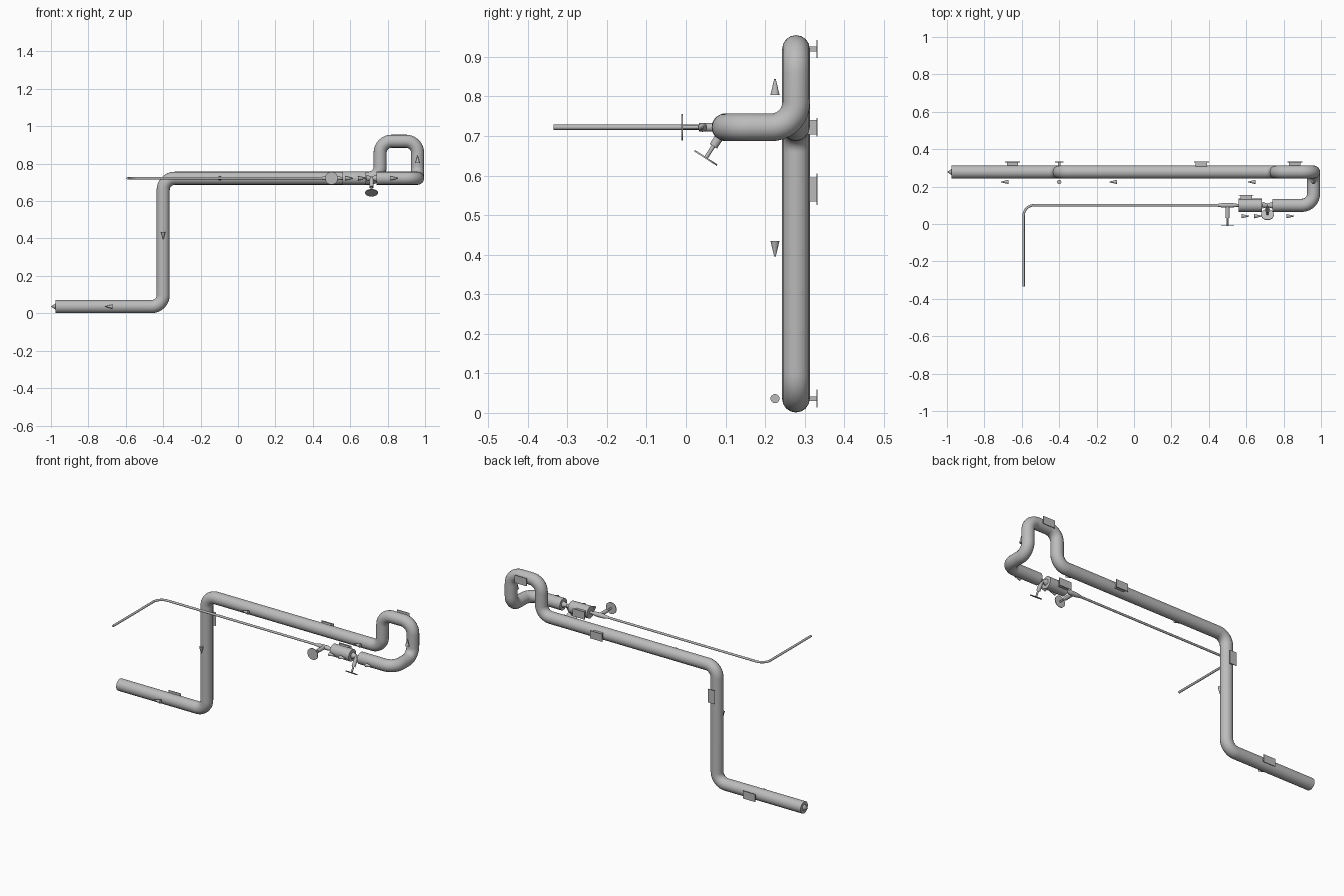
import bpy, math
from mathutils import Vector

if "Cube" in bpy.data.objects:
    bpy.data.objects.remove(bpy.data.objects["Cube"])

grey = bpy.data.materials.new("plain grey")
grey.diffuse_color = (0.5, 0.5, 0.5, 1)
grey.use_nodes = True
grey.node_tree.nodes["Principled BSDF"].inputs["Base Color"].default_value = grey.diffuse_color


def finish(o, name, smooth=True):
    o.name = name
    o.data.materials.clear()
    o.data.materials.append(grey)
    bpy.ops.object.select_all(action='DESELECT')
    o.select_set(True)
    bpy.context.view_layer.objects.active = o
    if smooth:
        bpy.ops.object.shade_smooth_by_angle(angle=math.radians(35))
    return o


def rod(name, a, b, r1, r2=None, n=24):
    """Cylinder or cone between two points."""
    a, b = Vector(a), Vector(b)
    d = b - a
    bpy.ops.mesh.primitive_cone_add(vertices=n, radius1=r1, radius2=r1 if r2 is None else r2,
                                    depth=d.length, location=(a + b) / 2)
    o = bpy.context.object
    o.rotation_euler = d.to_track_quat('Z', 'Y').to_euler()
    return finish(o, name)


def box(name, loc, size):
    bpy.ops.mesh.primitive_cube_add(size=1, location=loc)
    o = bpy.context.object
    o.scale = size
    return finish(o, name, False)


def pipe(name, corners, radius, bend, steps=10):
    """Round pipe along corner points, with every corner filleted."""
    c = [Vector(p) for p in corners]
    pts = [c[0]]
    for p, q, s in zip(c, c[1:], c[2:]):
        u, v = (p - q).normalized(), (s - q).normalized()
        centre = q + (u + v) * bend
        for i in range(steps + 1):
            t = math.pi / 2 * i / steps
            pts.append(centre - v * bend * math.cos(t) - u * bend * math.sin(t))
    pts.append(c[-1])
    cu = bpy.data.curves.new(name, 'CURVE')
    cu.dimensions = '3D'
    cu.bevel_depth = radius
    cu.bevel_resolution = 6
    cu.use_fill_caps = True
    sp = cu.splines.new('POLY')
    sp.points.add(len(pts) - 1)
    for k, p in zip(sp.points, pts):
        k.co = (*p, 1)
    o = bpy.data.objects.new(name, cu)
    bpy.context.collection.objects.link(o)
    bpy.ops.object.select_all(action='DESELECT')
    o.select_set(True)
    bpy.context.view_layer.objects.active = o
    bpy.ops.object.convert(target='MESH')
    return finish(bpy.context.object, name)


Y, F, Z0, Z1, Z2 = 0.278, 0.10, 0.036, 0.722, 0.92
R = 0.035

# Insulated main pipe with expansion loop
pipe("main_pipe", [(-0.975, Y, Z0), (-0.40, Y, Z0), (-0.40, Y, Z1), (0.76, Y, Z1),
                   (0.76, Y, Z2), (0.96, Y, Z2), (0.96, Y, Z1), (0.96, F, Z1),
                   (0.74, F, Z1)], R, 0.062)
rod("outlet_arrow", (-0.975, Y, Z0), (-1.0, Y, Z0), 0.017, 0)

# Insulated sleeve between the valves
rod("sleeve", (0.56, F, Z1), (0.685, F, Z1), R, n=32)

# Thin supply pipe
pipe("supply_pipe", [(-0.59, -0.335, Z1), (-0.59, F, Z1), (0.46, F, Z1)], 0.0065, 0.055)
rod("core_pipe", (0.45, F, Z1), (0.745, F, Z1), 0.008)


def handwheel(name, centre, direction, length):
    c, d = Vector(centre), Vector(direction).normalized()
    rod(name + "_bonnet", c, c + d * length * 0.62, 0.011)
    rod(name + "_stem", c, c + d * length, 0.005)
    rod(name + "_wheel", c + d * (length - 0.002), c + d * (length + 0.002), 0.034, n=32)


# Supply valve, wheel facing front
rod("supply_valve_left", (0.44, F, Z1), (0.48, F, Z1), 0.006, 0.013)
rod("supply_valve_body", (0.48, F, Z1), (0.52, F, Z1), 0.013)
rod("supply_valve_right", (0.52, F, Z1), (0.56, F, Z1), 0.013, 0.006)
handwheel("supply_valve", (0.50, F, Z1), (0, -1, 0), 0.109)

# Bow-tie valve, wheel facing down and forward
rod("main_valve_left", (0.687, F, Z1), (0.714, F, Z1), 0.018, 0.009)
rod("main_valve_right", (0.714, F, Z1), (0.741, F, Z1), 0.009, 0.018)
handwheel("main_valve", (0.714, F, Z1), (0, -0.54, -0.84), 0.092)

# Label plates on short stand-offs behind the pipe
plates = [(-0.65, Y, Z0, 0), (0.36, Y, Z1, 0), (0.86, Y, Z2, 0), (-0.40, Y, 0.565, 1),
          (0.60, F, Z1, 0)]
for i, (x, y, z, upright) in enumerate(plates):
    w, h = (0.046, 0.08) if upright else (0.08, 0.046)
    bw, bh = (0.012, 0.06) if upright else (0.06, 0.012)
    if abs(z - Z1) < 0.01:
        bh = 0.036
    yb = y + R
    box(f"label_standoff_{i}", (x, yb + 0.006, z), (bw, 0.024, bh))
    box(f"label_plate_{i}", (x, yb + 0.0185, z), (w, 0.003, h))

# Flow arrows floating in front of the pipes
arrows = [((-0.69, 0.225, Z0), (-1, 0, 0)), ((-0.40, 0.225, 0.415), (0, 0, -1)),
          ((-0.11, 0.225, Z1), (-1, 0, 0)), ((0.63, 0.225, Z1), (-1, 0, 0)),
          ((0.96, 0.225, 0.824), (0, 0, 1)), ((0.594, 0.042, Z1), (1, 0, 0)),
          ((0.662, 0.042, Z1), (1, 0, 0)), ((0.835, 0.042, Z1), (1, 0, 0))]
for i, (p, d) in enumerate(arrows):
    p, d = Vector(p), Vector(d)
    rod(f"flow_arrow_{i}", p - d * 0.02, p + d * 0.02, 0.0115, 0.002, 20)
